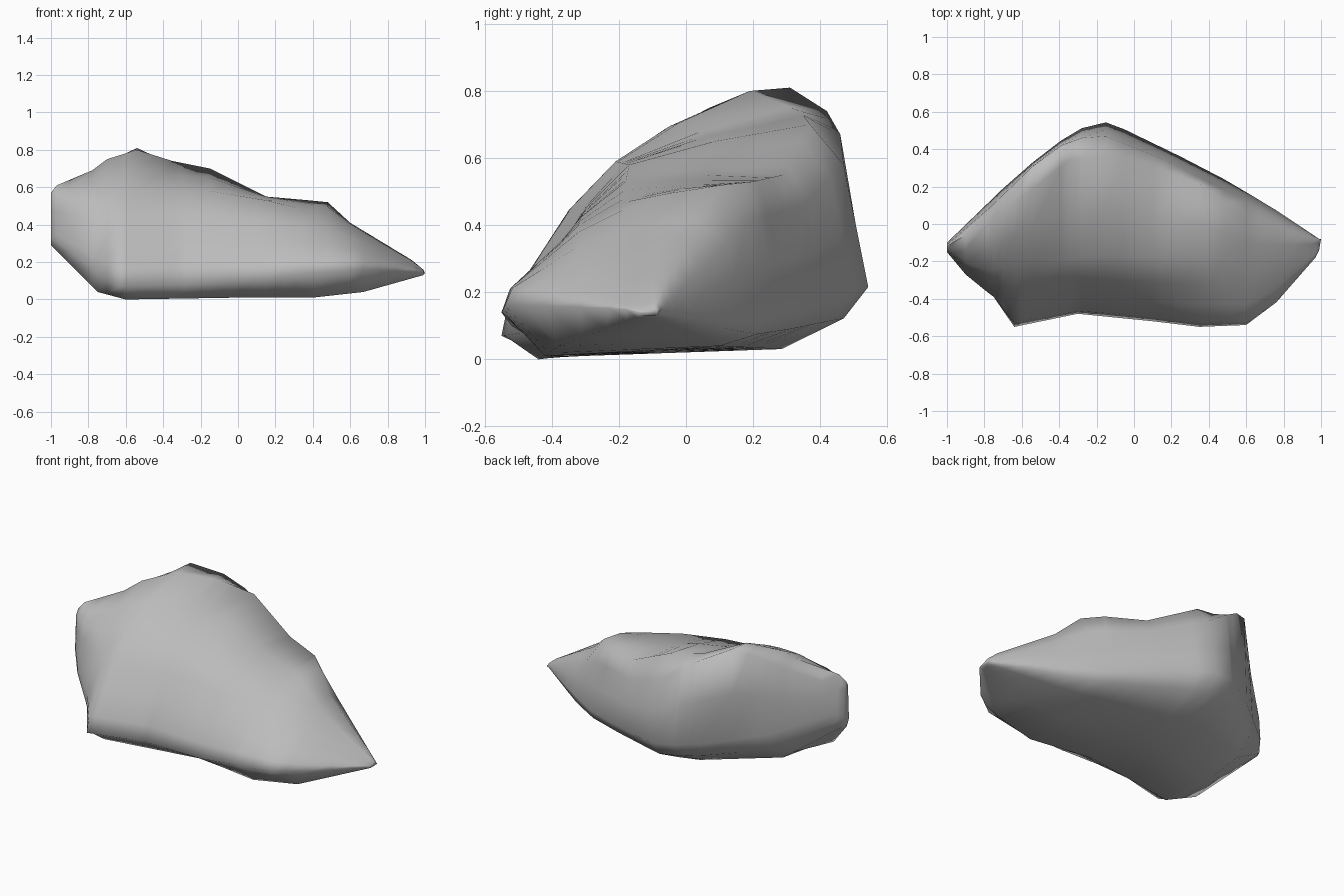
import bpy
import bmesh
from mathutils import Vector

if "Cube" in bpy.data.objects:
    bpy.data.objects.remove(bpy.data.objects["Cube"], do_unlink=True)

# Rails run along the boulder from the blunt end to the tip.
# Every point is x, y, z in hundredths of a unit.
front_bulge = [(-100, -15, 33), (-90, -27, 26), (-75, -39, 14), (-64, -55, 7),
               (-30, -48, 8), (10, -52, 10), (35, -55, 14), (60, -54, 16),
               (76, -42, 16), (97, -18, 15), (99, -14, 14)]
front_crest = [(-100, -14, 54), (-82, -26, 53), (-60, -21, 59), (-15, -17, 58),
               (15, -18, 53), (48, -18, 45), (70, -20, 32), (93, -14, 19), (99, -11, 15)]
ridge = [(-100, -12, 57), (-97, -10, 61), (-78, 1, 69), (-70, 7, 75), (-54, 19, 80),
         (-35, 34, 74), (-15, 37, 70), (15, 29, 55), (38, 20, 53), (48, 11, 52),
         (60, 3, 41), (93, -7, 21), (99, -9, 16)]
back_edge = [(-100, -11, 52), (-78, 8, 65), (-54, 31, 81), (-39, 42, 74), (-28, 46, 67),
             (-15, 47, 58), (15, 35, 46), (48, 18, 41), (99, -8, 15)]
back_bulge = [(-100, -10, 39), (-70, 19, 28), (-45, 41, 24), (-20, 56, 22), (-8, 52, 21),
              (25, 36, 16), (50, 23, 13), (75, 8, 14), (99, -8, 14)]
back_foot = [(-100, -11, 30), (-70, 6, 9), (-20, 30, 3), (48, 10, 4), (99, -9, 13)]
front_foot = [(-100, -13, 29), (-75, -36, 4), (-60, -44, 0), (0, -36, 1),
              (40, -42, 1), (67, -38, 4), (99, -13, 13)]


def point_on(rail, x):
    """Point on a rail at a given x."""
    for a, b in zip(rail, rail[1:]):
        if x <= b[0]:
            break
    t = (x - a[0]) / (b[0] - a[0])
    return Vector(a).lerp(Vector(b), t) / 100


def section(x):
    """Closed ring of points around the boulder at a given x."""
    bulge, crest, top, edge, back, heel, toe = [
        point_on(r, x) for r in (front_bulge, front_crest, ridge, back_edge,
                                 back_bulge, back_foot, front_foot)]
    swell = Vector((0, -0.03, 0.02)) * min(1, (100 - abs(x)) / 35)
    slope = [bulge.lerp(crest, t) + swell for t in (0.15, 0.4, 0.7)]
    saddle = crest.lerp(top, 0.5) + swell * 0.5
    wall = edge.lerp(back, 0.5)
    haunch = back.lerp(heel, 0.4) - swell
    belly = heel.lerp(toe, 0.5)
    return [bulge, *slope, crest, saddle, top, edge, wall, back, haunch,
            heel, belly, toe]


# Stations follow the main corners of the rails
rails = (front_bulge, ridge, back_edge, front_foot)
stations = sorted({p[0] for rail in rails for p in rail} | {-5, 25, 85})

# Loft the sections into one shell, capped at the blunt end
bm = bmesh.new()
rings = [[bm.verts.new(p) for p in section(x)] for x in stations]
for r0, r1 in zip(rings, rings[1:]):
    for i in range(len(r0)):
        j = (i + 1) % len(r0)
        bm.faces.new((r0[i], r0[j], r1[j], r1[i]))
bm.faces.new(rings[0])

# Close the pointed end with a fan
tip = bm.verts.new((1, -0.08, 0.14))
last = rings[-1]
for a, b in zip(last, last[1:] + last[:1]):
    bm.faces.new((a, b, tip))
bmesh.ops.recalc_face_normals(bm, faces=bm.faces)
mesh = bpy.data.meshes.new("boulder")
bm.to_mesh(mesh)
bm.free()

boulder = bpy.data.objects.new("boulder", mesh)
bpy.context.collection.objects.link(boulder)

# Plain stone grey
stone = bpy.data.materials.new("stone_grey")
stone.use_nodes = True
grey = (0.5, 0.5, 0.5, 1)
stone.diffuse_color = grey
stone.node_tree.nodes["Principled BSDF"].inputs["Base Color"].default_value = grey
mesh.materials.append(stone)

# Soft shading over the worn edges
bpy.context.view_layer.objects.active = boulder
boulder.select_set(True)
bpy.ops.object.shade_smooth_by_angle(angle=1.6)
